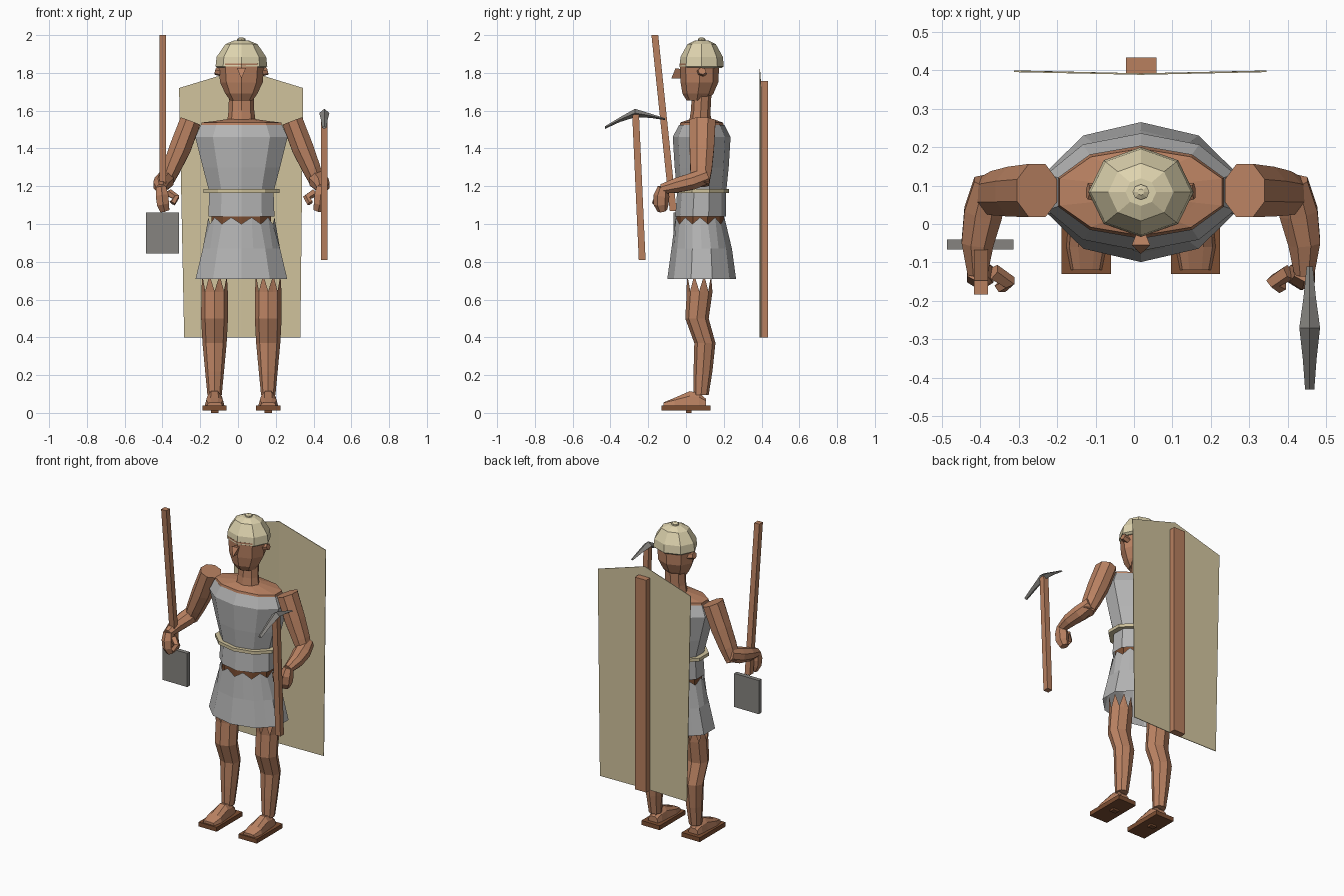
import bpy, bmesh, math
from mathutils import Vector

if "Cube" in bpy.data.objects:
    bpy.data.objects.remove(bpy.data.objects["Cube"])

CX, CY = 0.018, 0.083          # body axis


def material(name, rgb):
    m = bpy.data.materials.new(name)
    m.diffuse_color = [(c / 255 / 12.92 if c < 11 else ((c / 255 + 0.055) / 1.055) ** 2.4) for c in rgb] + [1]
    m.use_nodes = True
    m.node_tree.nodes["Principled BSDF"].inputs["Base Color"].default_value = m.diffuse_color
    return m


SKIN = material("skin", (186, 130, 98))
CLOTH = material("grey cloth", (180, 180, 180))
TAN = material("tan hide", (208, 195, 157))
HELM = material("pale helmet", (222, 211, 174))
WOOD = material("wood", (184, 128, 95))
LEATHER = material("dark leather", (124, 78, 50))
IRON = material("iron", (134, 132, 128))


def build(name, verts, faces, mat):
    me = bpy.data.meshes.new(name)
    me.from_pydata([tuple(v) for v in verts], [], faces)
    bm = bmesh.new()
    bm.from_mesh(me)
    bmesh.ops.recalc_face_normals(bm, faces=bm.faces)
    bm.to_mesh(me)
    bm.free()
    me.materials.append(mat)
    ob = bpy.data.objects.new(name, me)
    bpy.context.collection.objects.link(ob)
    return ob


def skin_rings(name, rings, mat, cap_start=True, cap_end=True):
    """Bridge equal-sized rings of points."""
    n = len(rings[0])
    verts = [p for r in rings for p in r]
    faces = [(k * n + i, k * n + (i + 1) % n, (k + 1) * n + (i + 1) % n, (k + 1) * n + i)
             for k in range(len(rings) - 1) for i in range(n)]
    if cap_start:
        faces.append(tuple(range(n)))
    if cap_end:
        faces.append(tuple(range(len(verts) - n, len(verts))))
    return build(name, verts, faces, mat)


def ring(x, y, z, rx, ry, n, zig=0.0, phase=0.0):
    """Horizontal ring, first point to the front; zig lifts every other point."""
    return [Vector((x + rx * math.sin(2 * math.pi * (i + phase) / n),
                    y - ry * math.cos(2 * math.pi * (i + phase) / n),
                    z + (zig if i % 2 else 0))) for i in range(n)]


def stack(name, profile, mat, n, x=CX, y=CY, **caps):
    """Profile of (z, rx, ry, y offset)."""
    return skin_rings(name, [ring(x, y + dy, z, rx, ry, n) for z, rx, ry, dy in profile], mat, **caps)


def tube(name, path, mat, n=8):
    """Tube along (point, half width, half depth), rings turned to the path."""
    pts = [Vector(p[0]) for p in path]
    rings = []
    for k, (_, a, b) in enumerate(path):
        t = (pts[min(k + 1, len(pts) - 1)] - pts[max(k - 1, 0)]).normalized()
        u = Vector((1, 0, 0))
        u = (u - t * u.dot(t)).normalized()
        v = t.cross(u)
        rings.append([pts[k] + u * a * math.cos(2 * math.pi * (i + .5) / n) +
                      v * b * math.sin(2 * math.pi * (i + .5) / n) for i in range(n)])
    return skin_rings(name, rings, mat)


def box(name, lo, hi, mat):
    r = [[(lo[0], lo[1], z), (hi[0], lo[1], z), (hi[0], hi[1], z), (lo[0], hi[1], z)] for z in (lo[2], hi[2])]
    return skin_rings(name, r, mat)


def pole(name, bottom, top, h, mat):
    r = [[(x + sx * h, y + sy * h, z) for sx, sy in ((-1, -1), (1, -1), (1, 1), (-1, 1))]
         for x, y, z in (bottom, top)]
    return skin_rings(name, r, mat)


# Tunic, belt, skirt and the skin under them
stack("tunic", [(1.04, .184, .135, -.005), (1.17, .179, .13, 0), (1.30, .215, .143, 0),
                (1.46, .257, .153, 0), (1.525, .226, .12, 0)], CLOTH, 10, cap_start=False, cap_end=False)
stack("belt", [(1.165, .212, .15, -.005), (1.185, .212, .15, -.005)], TAN, 10)
skirt_top = ring(CX, CY - .008, 1.0, .175, .135, 20, zig=.035)
skirt_rings = [skirt_top, ring(CX, CY, .87, .215, .16, 20), ring(CX, CY, .71, .255, .182, 20)]
for r in skirt_rings[1:]:                       # flatten to ten sides
    for i in range(1, 20, 2):
        r[i] = (r[i - 1] + r[(i + 1) % 20]) / 2
skin_rings("skirt", skirt_rings, CLOTH, False, False)
stack("waist_band", [(.97, .166, .126, -.007), (1.06, .166, .126, -.007)], LEATHER, 10)
stack("shoulder_skin", [(1.44, .235, .135, 0), (1.537, .222, .113, 0), (1.545, .15, .09, 0),
                        (1.555, .08, .06, 0)], SKIN, 10)

# Neck, head, nose, ears
stack("neck", [(1.52, .078, .06, -.01), (1.60, .068, .052, -.005), (1.69, .066, .052, .0)], SKIN, 8)
stack("head", [(1.655, .06, .055, -.025), (1.69, .085, .082, -.02), (1.75, .113, .1, -.012),
               (1.85, .122, .105, -.012)], SKIN, 8)
build("nose", [(CX - .012, -.025, 1.82), (CX + .012, -.025, 1.82), (CX - .024, -.055, 1.825),
               (CX + .024, -.055, 1.825), (CX, -.078, 1.77), (CX, -.03, 1.77)],
      [(0, 1, 3, 2), (2, 3, 4), (0, 2, 4, 5), (1, 5, 4, 3), (0, 5, 1)], SKIN)

# Helmet with knob
stack("helmet", [(1.825, .122, .105, 0), (1.835, .137, .117, 0), (1.885, .131, .112, 0),
                 (1.952, .085, .075, 0), (1.971, .04, .036, 0)], HELM, 8)
stack("helmet_knob", [(1.965, .022, .02, 0), (1.98, .022, .02, 0), (1.988, .008, .008, 0)], HELM, 8)

for s, side in ((-1, "right"), (1, "left")):
    def P(dx, y, z):
        return (CX + s * dx, y, z)
    tube(side + "_ear", [(P(.1, .082, 1.8), .02, .028), (P(.138, .085, 1.81), .02, .022)], SKIN, 6)

    # Arm, fist and thumb
    tube(side + "_upper_arm", [(P(.27, .087, 1.545), .06, .075), (P(.325, .084, 1.40), .062, .07),
                               (P(.372, .08, 1.29), .052, .062), (P(.405, .075, 1.21), .04, .05)], SKIN)
    tube(side + "_forearm", [(P(.395, .11, 1.255), .042, .045), (P(.41, .03, 1.225), .054, .048),
                             (P(.425, -.05, 1.205), .045, .042), (P(.425, -.13, 1.185), .028, .028)], SKIN)
    tube(side + "_fist", [(P(.425, -.122, 1.195), .03, .028), (P(.42, -.13, 1.15), .038, .042),
                          (P(.415, -.132, 1.105), .037, .04), (P(.405, -.125, 1.07), .028, .026)], SKIN, 6)
    tube(side + "_thumb", [(P(.385, -.125, 1.165), .022, .022), (P(.345, -.15, 1.14), .02, .02),
                           (P(.365, -.165, 1.11), .018, .016)], SKIN, 5)

    # Leg with pointed upper edge
    lx = CX + s * .142
    leg = [ring(lx, .07, .645, .07, .068, 16, zig=.085)]
    for z, y, rx, ry in ((.64, .072, .07, .068), (.5, .058, .071, .062), (.37, .1, .064, .056),
                         (.22, .09, .05, .05), (.095, .08, .038, .04)):
        r = ring(lx, y, z, rx, ry, 16)
        for i in range(1, 16, 2):
            r[i] = (r[i - 1] + r[(i + 1) % 16]) / 2
        leg.append(r)
    skin_rings(side + "_leg", leg, SKIN, cap_start=False)

    # Foot and sandal
    foot = [[(lx + a * w, y, z) for a, z in ((-1, .04), (1, .04), (.85, h * .6 + .02), (.4, h), (-.4, h), (-.85, h * .6 + .02))]
            for y, w, h in ((-.12, .04, .055), (-.06, .052, .08), (.02, .045, .115), (.07, .042, .105), (.105, .034, .075))]
    skin_rings(side + "_foot", foot, SKIN)
    box(side + "_sandal", (lx - .064, -.13, .012), (lx + .064, .13, .04), LEATHER)
    box(side + "_sandal_heel", (lx - .02, 0, 0), (lx + .02, .03, .014), LEATHER)

# Large hide board on a rear post
outline = [(-.312, .395, 1.72), (CX, .388, 1.82), (.345, .395, 1.72), (.33, .395, .40), (CX, .388, .40), (-.285, .395, .40)]
skin_rings("shield_board", [outline, [(x, y + .004, z) for x, y, z in outline]], TAN, False, False)
for nm, d in (("shield_front", 0), ("shield_back", .004)):
    face = [(x, y + d, z) for x, y, z in outline]
    build(nm, face, [(0, 1, 4, 5), (1, 2, 3, 4)] if d == 0 else [(5, 4, 1, 0), (4, 3, 2, 1)], TAN)
box("shield_post", (-.021, .391, .40), (.059, .433, 1.757), WOOD)

# Spade
pole("spade_shaft", (-.398, -.068, 1.07), (-.398, -.165, 2.0), .018, WOOD)
box("spade_blade", (-.487, -.066, .845), (-.313, -.04, 1.06), IRON)

# Pick: handle and curved tapered head
pole("pick_handle", (.457, -.232, .81), (.457, -.267, 1.585), .018, WOOD)
pick = [[(.457 - w, y, (t + b) / 2), (.457, y, t), (.457 + w, y, (t + b) / 2), (.457, y, b)]
        for y, w, t, b in ((-.43, .012, 1.517, 1.503), (-.35, .018, 1.565, 1.54), (-.27, .027, 1.61, 1.565),
                           (-.19, .016, 1.585, 1.562), (-.11, .008, 1.56, 1.55))]
skin_rings("pick_head", pick, IRON)
